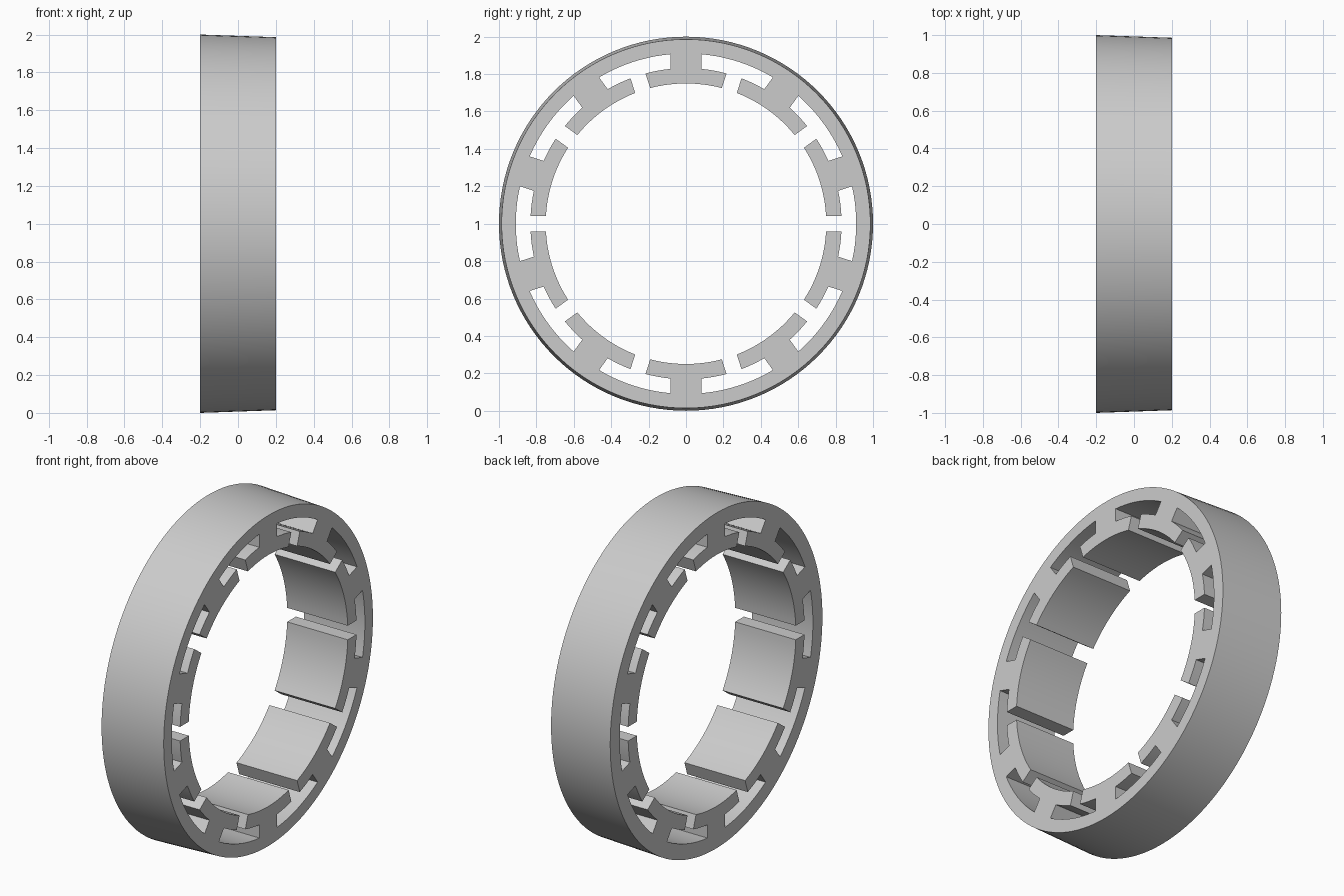
import bpy, bmesh
from math import sin, cos, asin, pi, radians

if "Cube" in bpy.data.objects:
    bpy.data.objects.remove(bpy.data.objects["Cube"])

N = 10                       # number of T-shaped teeth
HALF = 0.2                   # half depth along x
R_PAD, R_SLOT_IN, R_SLOT_OUT = 0.75, 0.832, 0.91
GAP, STEM = 0.042, 0.084     # half widths of the gap and the tooth stem
STEP = 2 * pi / N


def arc(r, a0, a1, n):
    return [(r, a0 + (a1 - a0) * i / n) for i in range(n + 1)]


# inner outline: one slot + pad face, repeated around the ring
def inner_outline():
    pts = []
    for k in range(N):
        g_in, g_out = asin(GAP / R_PAD), asin(GAP / R_SLOT_IN)
        s_in = STEP / 2 - asin(STEM / R_SLOT_IN)
        s_out = STEP / 2 - asin(STEM / R_SLOT_OUT)
        sector = [(R_PAD, -g_in)]
        sector += arc(R_SLOT_IN, -g_out, -s_in, 4)
        sector += arc(R_SLOT_OUT, -s_out, s_out, 10)
        sector += arc(R_SLOT_IN, s_in, g_out, 4)
        sector += arc(R_PAD, g_in, STEP - g_in, 12)[:-1]
        pts += [(r, a + k * STEP) for r, a in sector]
    return pts


bm = bmesh.new()


def loop(pts, x, scale=1.0):
    vs = [bm.verts.new((x, r * scale * cos(a), 1 + r * scale * sin(a))) for r, a in pts]
    es = [bm.edges.new((vs[i], vs[(i + 1) % len(vs)])) for i in range(len(vs))]
    return vs, es


def wall(a, b):
    for i in range(len(a)):
        j = (i + 1) % len(a)
        bm.faces.new((a[i], a[j], b[j], b[i]))


outer = [(1.0, 2 * pi * i / 128) for i in range(128)]
inner = inner_outline()

# slightly tapered outer wall, straight slotted inner wall
o0, eo0 = loop(outer, -HALF)
o1, eo1 = loop(outer, HALF, 0.986)
i0, ei0 = loop(inner, -HALF)
i1, ei1 = loop(inner, HALF)
wall(o0, o1)
wall(i0, i1)

# flat end faces with the slotted opening
for edges, nx in ((eo0 + ei0, -1), (eo1 + ei1, 1)):
    bmesh.ops.triangle_fill(bm, use_beauty=True, use_dissolve=False,
                            edges=edges, normal=(nx, 0, 0))
bmesh.ops.recalc_face_normals(bm, faces=bm.faces[:])

mesh = bpy.data.meshes.new("slotted_ring")
bm.to_mesh(mesh)
bm.free()
ring = bpy.data.objects.new("slotted_ring", mesh)
bpy.context.collection.objects.link(ring)
bpy.context.view_layer.objects.active = ring
ring.select_set(True)
bpy.ops.object.shade_smooth_by_angle(angle=radians(30))
